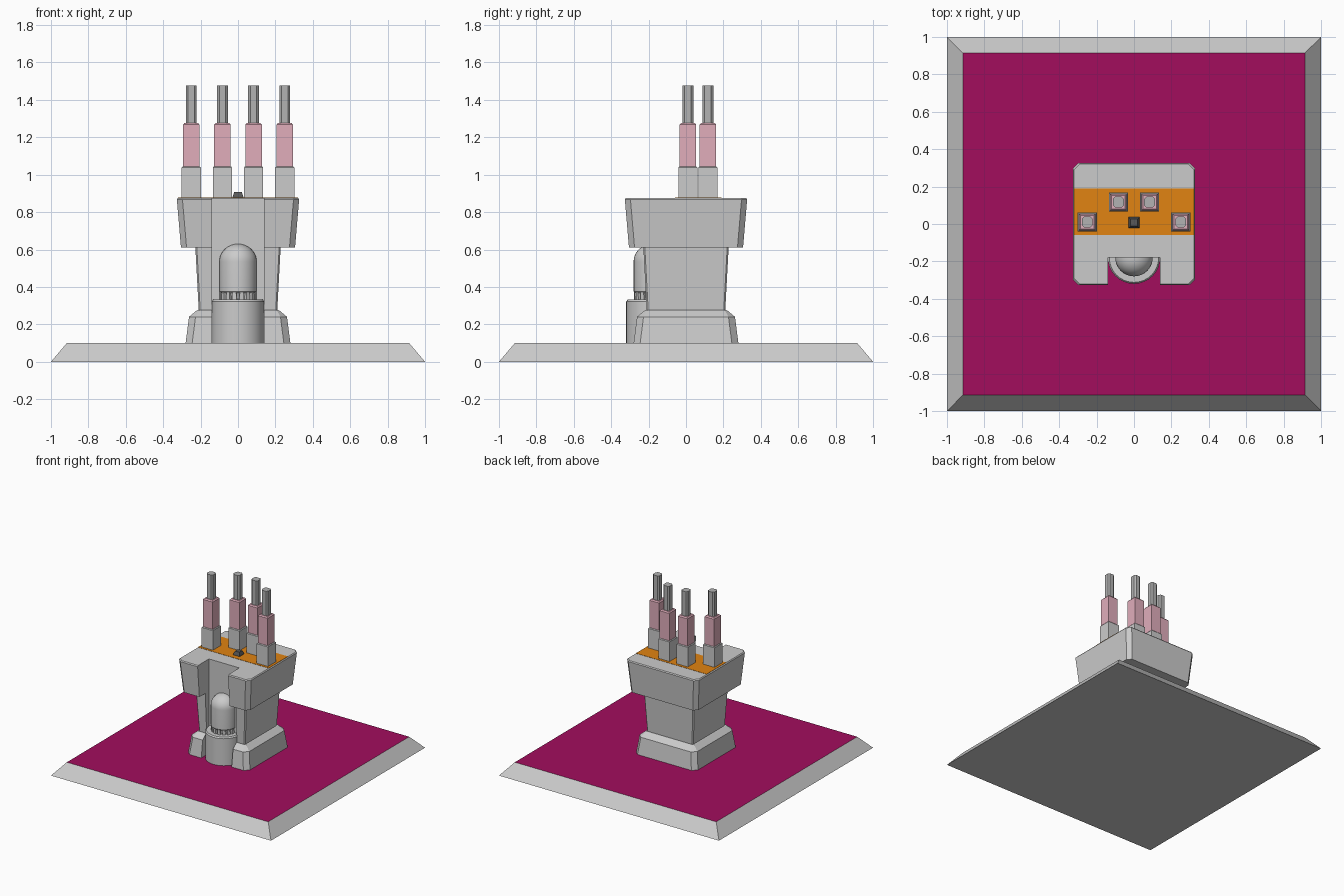
import bpy, bmesh, math

if "Cube" in bpy.data.objects:
    bpy.data.objects.remove(bpy.data.objects["Cube"])


def mat(name, rgb):
    m = bpy.data.materials.new(name)
    m.diffuse_color = (*rgb, 1)
    m.use_nodes = True
    m.node_tree.nodes["Principled BSDF"].inputs["Base Color"].default_value = m.diffuse_color
    return m


MAGENTA = mat("magenta", (0.36, 0.004, 0.11))
ORANGE = mat("orange", (0.75, 0.23, 0.006))
PINK = mat("pink", (0.75, 0.42, 0.5))
METAL = mat("light_metal", (0.45, 0.45, 0.45))
DARK = mat("dark_metal", (0.1, 0.1, 0.1))


def loft(name, rings, material=None, loc=(0, 0, 0), rot=0, smooth=False):
    """Skin a stack of equal-length point rings and close both ends."""
    bm = bmesh.new()
    vs = [[bm.verts.new(p) for p in r] for r in rings]
    n = len(rings[0])
    for a, b in zip(vs, vs[1:]):
        for i in range(n):
            j = (i + 1) % n
            bm.faces.new((a[i], a[j], b[j], b[i]))
    bm.faces.new(vs[0][::-1])
    bm.faces.new(vs[-1])
    bmesh.ops.recalc_face_normals(bm, faces=bm.faces)
    me = bpy.data.meshes.new(name)
    bm.to_mesh(me)
    bm.free()
    ob = bpy.data.objects.new(name, me)
    bpy.context.collection.objects.link(ob)
    ob.location = loc
    ob.rotation_euler.z = rot
    if material:
        me.materials.append(material)
    if smooth:
        bpy.ops.object.select_all(action='DESELECT')
        ob.select_set(True)
        bpy.context.view_layer.objects.active = ob
        bpy.ops.object.shade_smooth_by_angle(angle=math.radians(35))
    return ob


def rect(hx, hy, z):
    return [(-hx, -hy, z), (hx, -hy, z), (hx, hy, z), (-hx, hy, z)]


def octagon(h, c, z):
    return [(-h + c, -h, z), (h - c, -h, z), (h, -h + c, z), (h, h - c, z),
            (h - c, h, z), (-h + c, h, z), (-h, h - c, z), (-h, -h + c, z)]


def circle(r, z, n=32):
    return [(r * math.cos(2 * math.pi * i / n), r * math.sin(2 * math.pi * i / n), z)
            for i in range(n)]


def notched(h, c, z, w=0.138, back=-0.18):
    o = octagon(h, c, z)
    return [o[0], (-w, -h, z), (-w, back, z), (w, back, z), (w, -h, z)] + o[1:]


# Sloped ground slab with coloured top
base = loft("base_slab", [rect(1, 1, 0), rect(0.915, 0.915, 0.1)])
base.data.materials.append(None)
base.data.materials.append(MAGENTA)
for p in base.data.polygons:
    if p.normal.z > 0.9:
        p.material_index = 1

# Tower: plinth, column and flared head, with a recess down the front
loft("tower_body", [notched(h, c, z) for h, c, z in (
    (0.28, 0.035, 0.1), (0.262, 0.035, 0.24), (0.22, 0.012, 0.275),
    (0.21, 0.008, 0.276), (0.228, 0.008, 0.61), (0.305, 0.03, 0.611),
    (0.327, 0.03, 0.868), (0.321, 0.03, 0.876))])

# Coloured band across the head
loft("roof_band", [[(x, y + 0.065, z) for x, y, z in rect(0.321, 0.125, z0)]
                   for z0 in (0.87, 0.878)], ORANGE)

# Round tank in the front recess
TANK = (0, -0.18, 0)
loft("tank_socket", [circle(r, z) for r, z in
                     ((0.14, 0.1), (0.14, 0.322), (0.132, 0.332))], loc=TANK, smooth=True)
loft("tank_core", [circle(0.082, 0.325), circle(0.082, 0.375)], loc=TANK, smooth=True)
dome = [(0.1 * math.cos(a), 0.535 + 0.095 * math.sin(a))
        for a in (math.radians(d) for d in range(0, 86, 9))]
loft("tank_capsule", [circle(r, z) for r, z in
                      [(0.094, 0.368), (0.1, 0.376)] + dome + [(0.004, 0.63)]],
     loc=TANK, smooth=True)

# Ribs around the tank foot
N = 16
for i in range(N):
    a = 2 * math.pi * (i + 0.5) / N
    if math.sin(a) < 0.2:
        loft("tank_rib", [[(x + 0.086, y, z) for x, y, z in rect(0.012, w, z0)]
                          for w, z0 in ((0.013, 0.328), (0.009, 0.372))], loc=TANK, rot=a)

# Four stepped posts on the roof
for s in (-1, 1):
    for x, y in ((0.25, 0.01), (0.083, 0.117)):
        loc = (s * x, y, 0)
        loft("post_foot", [rect(0.051, 0.051, 0.87), rect(0.051, 0.051, 1.038),
                           rect(0.046, 0.046, 1.044)], loc=loc)
        loft("post_sleeve", [rect(0.044, 0.044, 1.04), rect(0.044, 0.044, 1.268),
                             rect(0.036, 0.036, 1.277)], PINK, loc=loc)
        loft("post_rod", [octagon(0.029, 0.012, 1.27), octagon(0.029, 0.012, 1.478)],
             METAL, loc=loc)

# Small stud in the middle of the roof
loft("roof_stud", [rect(0.03, 0.03, 0.87), rect(0.028, 0.028, 0.885),
                   rect(0.02, 0.02, 0.908)], DARK, loc=(0, 0.008, 0))
